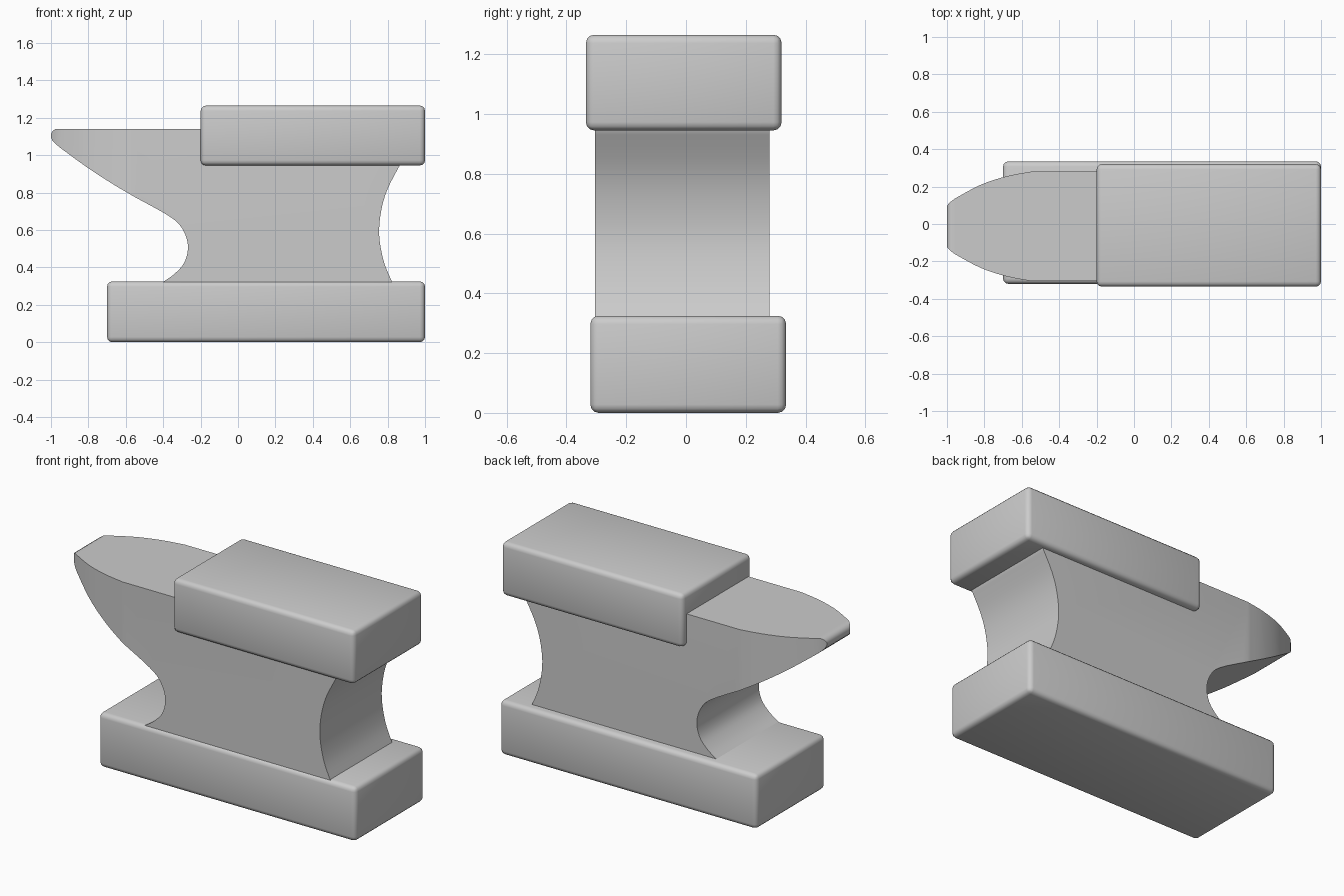
import bpy, bmesh, math

if "Cube" in bpy.data.objects:
    bpy.data.objects.remove(bpy.data.objects["Cube"])

Y0, Y1 = -0.305, 0.28          # side planes of the body
YC = (Y0 + Y1) / 2


def finish(name, bm, angle):
    bmesh.ops.recalc_face_normals(bm, faces=bm.faces)
    mesh = bpy.data.meshes.new(name)
    bm.to_mesh(mesh)
    bm.free()
    ob = bpy.data.objects.new(name, mesh)
    bpy.context.collection.objects.link(ob)
    bpy.ops.object.select_all(action='DESELECT')
    ob.select_set(True)
    bpy.context.view_layer.objects.active = ob
    bpy.ops.object.shade_smooth_by_angle(angle=math.radians(angle))
    return ob


def block(name, lo, hi):
    bm = bmesh.new()
    bmesh.ops.create_cube(bm, size=1)
    for v in bm.verts:
        for i in range(3):
            v.co[i] = lo[i] if v.co[i] < 0 else hi[i]
    bmesh.ops.bevel(bm, geom=bm.edges[:], offset=0.028, segments=3,
                    profile=0.5, affect='EDGES')
    return finish(name, bm, 50)


def smooth_path(pts, n=4):
    """Catmull-Rom curve through points of any dimension."""
    out = []
    p = [pts[0]] + pts + [pts[-1]]
    for a, b, c, d in zip(p, p[1:], p[2:], p[3:]):
        for k in range(n):
            t = k / n
            out.append(tuple(0.5 * (2 * q + (r - o) * t
                             + (2 * o - 5 * q + 4 * r - s) * t * t
                             + (3 * q - o - 3 * r + s) * t ** 3)
                             for o, q, r, s in zip(a, b, c, d)))
    return out + [pts[-1]]


# Base and striking block
block("base", (-0.70, -0.32, 0.0), (1.0, 0.335, 0.325))
block("face_block", (-0.20, -0.335, 0.945), (1.0, 0.32, 1.265))

# Waist profile (x, z), starting and ending where the horn joins
throat = smooth_path([(-0.55, 0.775), (-0.37, 0.675), (-0.30, 0.61),
                      (-0.268, 0.52), (-0.285, 0.43), (-0.34, 0.365),
                      (-0.405, 0.32)])
heel = smooth_path([(0.825, 0.32), (0.78, 0.43), (0.755, 0.57), (0.765, 0.70),
                    (0.80, 0.82), (0.87, 0.955)])
outline = throat + heel + [(0.87, 1.14), (-0.55, 1.14)]

bm = bmesh.new()
front = [bm.verts.new((x, Y0, z)) for x, z in outline]
back = [bm.verts.new((x, Y1, z)) for x, z in outline]
bm.faces.new(front)
bm.faces.new(back)
for i in range(len(outline) - 1):
    bm.faces.new((front[i], front[i + 1], back[i + 1], back[i]))

# Horn sections: x, half width, lower z, upper z
horn = smooth_path([(-0.55, 0.2925, 0.775), (-0.68, 0.268, 0.852),
                    (-0.82, 0.222, 0.944), (-0.955, 0.15, 1.043)])
horn = [(x, w, z, 1.14) for x, w, z in horn]
horn += [(-0.975, 0.136, 1.06, 1.14), (-0.992, 0.12, 1.077, 1.129),
         (-1.0, 0.11, 1.095, 1.113)]
rings = [[bm.verts.new((x, YC + s * w, z))
          for s, z in ((-1, lo), (1, lo), (1, hi), (-1, hi))]
         for x, w, lo, hi in horn]
for a, b in zip(rings, rings[1:]):
    for j in range(4):
        k = (j + 1) % 4
        bm.faces.new((a[j], a[k], b[k], b[j]))
bm.faces.new(rings[-1])
bmesh.ops.remove_doubles(bm, verts=bm.verts, dist=1e-4)
finish("body_and_horn", bm, 35)
